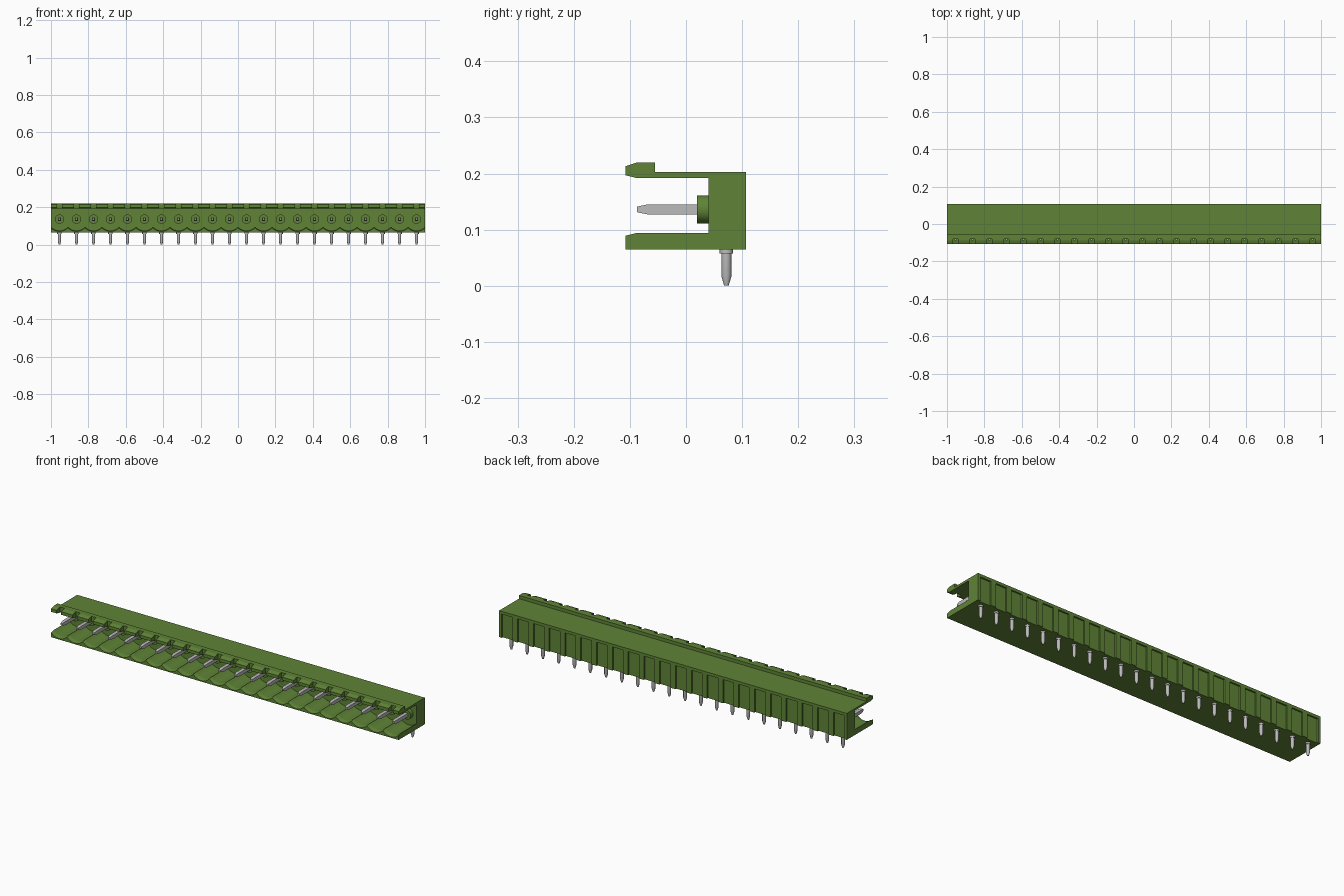
import bpy, bmesh, math
from mathutils import Matrix, Vector

if "Cube" in bpy.data.objects:
    bpy.data.objects.remove(bpy.data.objects["Cube"], do_unlink=True)

COUNT = 22
PITCH = 2.0 / COUNT
CENTRES = [-1 + PITCH * (i + 0.5) for i in range(COUNT)]
PIN_Z, LEG_Y = 0.136, 0.072


def material(name, rgb, rough):
    m = bpy.data.materials.new(name)
    m.use_nodes = True
    m.diffuse_color = (*rgb, 1)
    b = m.node_tree.nodes["Principled BSDF"]
    b.inputs["Base Color"].default_value = (*rgb, 1)
    b.inputs["Roughness"].default_value = rough
    return m


GREEN = material("housing green", (0.115, 0.23, 0.038), 0.6)
METAL = material("pin grey", (0.5, 0.5, 0.5), 0.5)


def finish(name, bm, mat, smooth=False):
    bmesh.ops.recalc_face_normals(bm, faces=bm.faces)
    me = bpy.data.meshes.new(name)
    bm.to_mesh(me)
    bm.free()
    me.materials.append(mat)
    ob = bpy.data.objects.new(name, me)
    bpy.context.collection.objects.link(ob)
    if smooth:
        bpy.ops.object.select_all(action="DESELECT")
        ob.select_set(True)
        bpy.context.view_layer.objects.active = ob
        bpy.ops.object.shade_smooth_by_angle(angle=math.radians(40))
    return ob


def prism(bm, profile, axis, a, b):
    """Extrude a 2D outline along an axis; outline uses the other two axes in order."""
    def point(p, t):
        c = list(p)
        c.insert("xyz".index(axis), t)
        return bm.verts.new(c)
    lo, hi = [point(p, a) for p in profile], [point(p, b) for p in profile]
    n = len(profile)
    bm.faces.new(lo)
    bm.faces.new(hi)
    for i in range(n):
        j = (i + 1) % n
        bm.faces.new((lo[i], lo[j], hi[j], hi[i]))
    return lo, hi


def lathe(bm, rings, origin, direction, sides, turn=0.0):
    """Stack of (distance, radius) rings along a direction, capped at both ends."""
    rot = Vector((0, 0, 1)).rotation_difference(Vector(direction)).to_matrix().to_4x4()
    mat = Matrix.Translation(origin) @ rot
    loops = []
    for d, r in rings:
        angles = [turn + 2 * math.pi * k / sides for k in range(sides)]
        loops.append([bm.verts.new(mat @ Vector((r * math.cos(t), r * math.sin(t), d)))
                      for t in angles])
    bm.faces.new(loops[0])
    bm.faces.new(loops[-1])
    for p, q in zip(loops, loops[1:]):
        for i in range(sides):
            j = (i + 1) % sides
            bm.faces.new((p[i], p[j], q[j], q[i]))


# Rear wall with a shallow recess behind every pin, open at the bottom
bm = bmesh.new()
plan = [(1, 0.04), (-1, 0.04), (-1, 0.107)]
for x in CENTRES:
    plan += [(x - 0.031, 0.107), (x - 0.031, 0.099), (x + 0.031, 0.099), (x + 0.031, 0.107)]
plan.append((1, 0.107))
prism(bm, plan, "z", 0.065, 0.188)
finish("rear_wall", bm, GREEN)

# Top shelf with the raised latch rib
bm = bmesh.new()
top = [(0.107, 0.188), (0.04, 0.188), (0.04, 0.192), (-0.08, 0.192), (-0.08, 0.220),
       (-0.055, 0.220), (-0.055, 0.203), (0.107, 0.203)]
prism(bm, top, "x", -1, 1)
finish("top_shelf", bm, GREEN)

# Chamfered latch tabs, separated by a notch above every pin
bm = bmesh.new()
tab = [(-0.08, 0.192), (-0.088, 0.192), (-0.108, 0.197), (-0.108, 0.213),
       (-0.087, 0.220), (-0.08, 0.220)]
edges = [-1] + [x + s * 0.013 for x in CENTRES for s in (-1, 1)] + [1]
for a, b in zip(edges[::2], edges[1::2]):
    prism(bm, tab, "x", a, b)
finish("latch_tabs", bm, GREEN)

# Bottom shelf with a round trough under every pin and a chamfered front
bm = bmesh.new()
wave = [(1, 0.065), (-1, 0.065)]
STEPS = 10
for i in range(COUNT * STEPS + 1):
    x = -1 + PITCH * i / STEPS
    u = ((i % STEPS) / STEPS - 0.5) * PITCH
    wave.append((x, min(0.094, PIN_Z - math.sqrt(0.061 ** 2 - u * u))))
prism(bm, wave, "y", -0.088, 0.04)
lo, hi = prism(bm, wave, "y", -0.108, -0.088)
for v in lo[2:]:
    v.co.z -= 0.005
finish("bottom_shelf", bm, GREEN, smooth=True)

# Round collars where the contacts leave the wall
bm = bmesh.new()
for x in CENTRES:
    lathe(bm, [(0, 0.025), (0.021, 0.025)], (x, 0.041, PIN_Z), (0, -1, 0), 24)
finish("contact_collars", bm, GREEN, smooth=True)

# Square contact pins with tapered tips
bm = bmesh.new()
R2 = math.sqrt(2)
for x in CENTRES:
    lathe(bm, [(0, 0.009 * R2), (0.098, 0.009 * R2), (0.117, 0.005 * R2)],
          (x, 0.03, PIN_Z), (0, -1, 0), 4, math.pi / 4)
finish("contact_pins", bm, METAL)

# Solder legs: a wider shoulder, then a tapered leg
bm = bmesh.new()
for x in CENTRES:
    lathe(bm, [(0, 0.012), (0.011, 0.012)], (x, LEG_Y, 0.068), (0, 0, -1), 12)
    lathe(bm, [(0, 0.009), (0.041, 0.009), (0.058, 0.004)],
          (x, LEG_Y, 0.058), (0, 0, -1), 12)
finish("solder_legs", bm, METAL, smooth=True)
